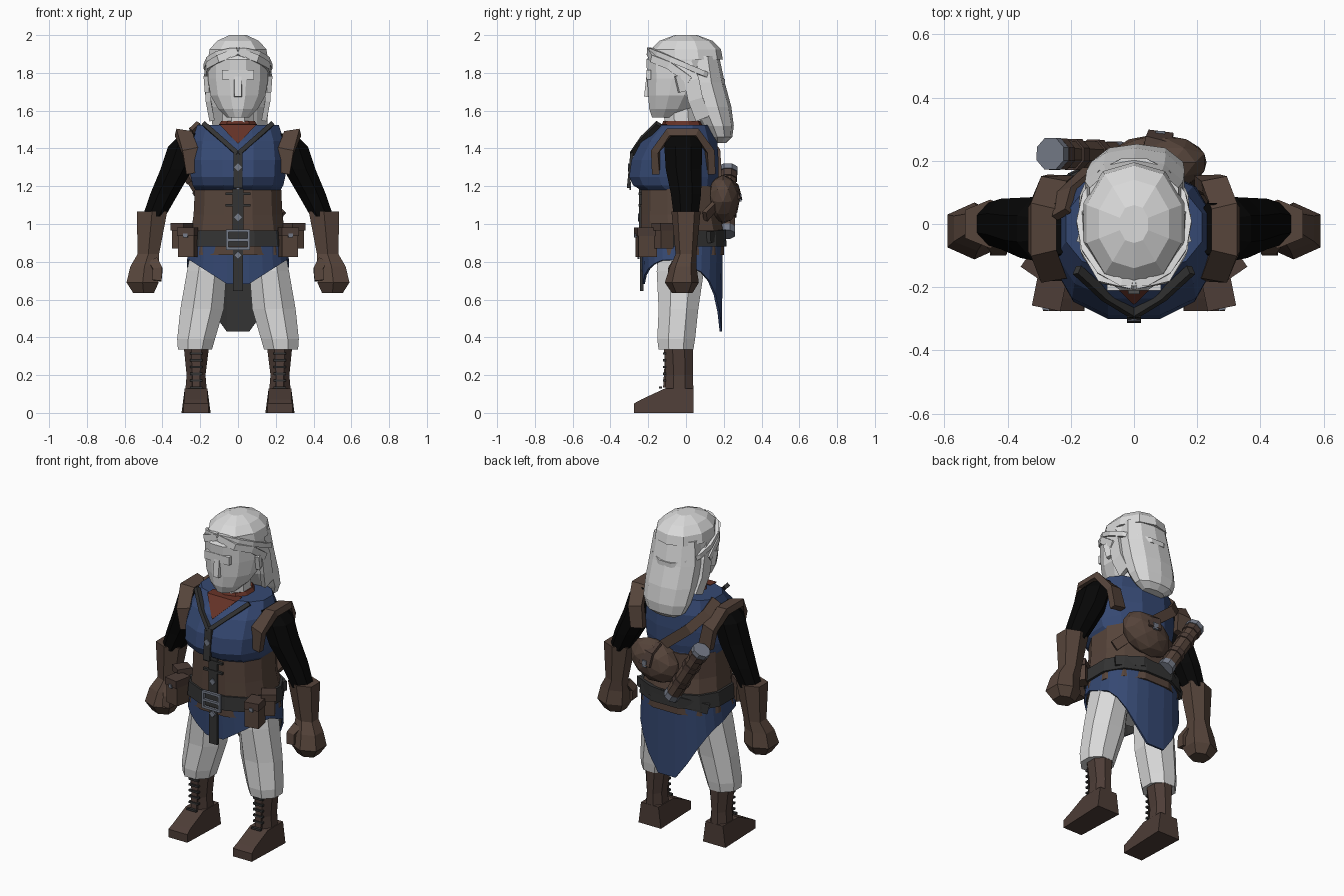
import bpy, bmesh, math
from mathutils import Vector, Matrix

def mat(name, r, g, b):
    m = bpy.data.materials.new(name)
    m.diffuse_color = (r, g, b, 1)
    return m

PALE = mat("pale_grey", .7, .7, .7)
BLUE = mat("navy_cloth", .036, .066, .17)
BROWN = mat("brown_leather", .093, .058, .043)
DARKBROWN = mat("dark_leather", .075, .047, .038)
BLACK = mat("black_sleeve", .002, .002, .002)
DARK = mat("charcoal_trim", .033, .033, .033)
STEEL = mat("steel", .18, .2, .25)
RED = mat("rust_scarf", .13, .032, .02)

def make(name, verts, faces, m):
    me = bpy.data.meshes.new(name)
    me.from_pydata([tuple(v) for v in verts], [], faces)
    bm = bmesh.new()
    bm.from_mesh(me)
    bmesh.ops.recalc_face_normals(bm, faces=bm.faces)
    bm.to_mesh(me)
    bm.free()
    me.materials.append(m)
    ob = bpy.data.objects.new(name, me)
    bpy.context.collection.objects.link(ob)
    return ob

def bridge(name, rings, m, caps=True, closed=False):
    n, k = len(rings[0]), len(rings)
    verts = [v for r in rings for v in r]
    faces = [(i * n + j, i * n + (j + 1) % n, (i + 1) % k * n + (j + 1) % n, (i + 1) % k * n + j)
             for i in range(k if closed else k - 1) for j in range(n)]
    if caps and not closed:
        faces += [tuple(range(n)), tuple(range((k - 1) * n, k * n))]
    return make(name, verts, faces, m)

def outline(n, p=1):
    """Unit polygon with flat sides on the axes; p < 1 makes it boxier."""
    f = 1 / math.cos(math.pi / n)
    out = []
    for j in range(n):
        a = 2 * math.pi * (j + .5) / n
        out.append([math.copysign(min(1, abs(v) * f) ** p, v) for v in (math.cos(a), math.sin(a))])
    return out

def loft(name, rings, n, m, p=1, s=1):
    """Horizontal rings given as (x, y, z, radius x, radius y)."""
    return bridge(name, [[(s * (x + c * rx), y + d * ry, z) for c, d in outline(n, p)]
                         for x, y, z, rx, ry in rings], m)

def sweep(name, pts, ra, rb, m, side=(0, 0, 1), n=4, s=1, closed=False):
    """Strip or tube along a path; ra is the half width towards side, rb the half thickness."""
    P = [Vector((s * x, y, z)) for x, y, z in pts]
    rings = []
    for i, c in enumerate(P):
        a = P[i - 1] if i or closed else c
        b = P[(i + 1) % len(P)] if closed or i < len(P) - 1 else c
        t = (b - a).normalized()
        u = Vector(side)
        u = (u - t * u.dot(t)).normalized()
        w = t.cross(u)
        rings.append([c + u * (ra * q) + w * (rb * r) for q, r in outline(n)])
    return bridge(name, rings, m, closed=closed)

def box(name, loc, size, m, rot=(0, 0, 0)):
    pts = [Vector((x * size[0], y * size[1], z * size[2])) / 2
           for z in (-1, 1) for x, y in ((-1, -1), (1, -1), (1, 1), (-1, 1))]
    ob = bridge(name, [pts[:4], pts[4:]], m)
    ob.location, ob.rotation_euler = loc, rot
    return ob

# Head and face
loft("neck", [(0, -.02, 1.48, .085, .09), (0, -.03, 1.63, .08, .09)], 8, PALE)
loft("head", [(0, -.1, 1.565, .06, .08), (0, -.075, 1.61, .105, .12), (0, -.05, 1.68, .145, .15),
              (0, -.025, 1.77, .16, .18), (0, -.02, 1.87, .16, .19), (0, 0, 1.95, .12, .15)], 12, PALE)
box("brow", (0, -.198, 1.79), (.17, .024, .05), PALE)
make("nose", [(-.025, -.18, 1.67), (.025, -.18, 1.67), (.025, -.19, 1.78), (-.025, -.19, 1.78),
              (-.018, -.222, 1.675), (.018, -.222, 1.675), (.018, -.21, 1.78), (-.018, -.21, 1.78)],
     [(0, 1, 2, 3), (4, 5, 6, 7), (0, 1, 5, 4), (1, 2, 6, 5), (2, 3, 7, 6), (3, 0, 4, 7)], PALE)

# Hair: crown, long back, braid band and locks
loft("hair_crown", [(0, .005, 1.87, .16, .19), (0, 0, 1.925, .15, .185),
                    (0, 0, 1.97, .11, .14), (0, 0, 2.0, .045, .06)], 10, PALE)
loft("hair_back", [(0, .085, 1.89, .14, .09), (0, .1, 1.75, .155, .105), (.005, .135, 1.62, .155, .105),
                   (.01, .17, 1.52, .145, .083), (.01, .185, 1.46, .12, .06), (.01, .18, 1.43, .07, .035)], 10, PALE)
band = []
for k in range(14):
    a = 2 * math.pi * k / 14
    band.append((.17 * math.cos(a), .005 + .195 * math.sin(a), 1.835 - .085 * math.sin(a)))
sweep("hair_band", band, .014, .012, PALE, closed=True)
for s in (-1, 1):
    sweep("front_lock", [(0, -.195, 1.915), (.1, -.175, 1.875), (.155, -.09, 1.84), (.168, .02, 1.76)],
          .02, .012, PALE, s=s)
    sweep("side_lock", [(.145, -.02, 1.87), (.16, .03, 1.76), (.158, .05, 1.66), (.14, .09, 1.56)],
          .04, .014, PALE, (0, 1, 0), s=s)
    box("ear", (s * .16, -.025, 1.745), (.025, .05, .09), PALE, (.25, 0, s * .3))

# Vest, scarf and corset
loft("vest", [(0, -.01, 1.525, .215, .14), (0, -.035, 1.44, .245, .2), (0, -.058, 1.34, .255, .23),
              (0, -.065, 1.25, .25, .236), (0, -.058, 1.205, .24, .222), (0, -.035, 1.18, .225, .205)], 12, BLUE, .85)
loft("scarf_ring", [(0, -.02, 1.5, .12, .12), (0, -.02, 1.545, .088, .1)], 10, RED)
make("scarf_point", [(-.1, -.16, 1.527), (.1, -.16, 1.527), (0, -.256, 1.425),
                     (-.1, -.1, 1.53), (.1, -.1, 1.53), (0, -.15, 1.425)],
     [(0, 1, 2), (3, 4, 5), (0, 1, 4, 3), (1, 2, 5, 4), (2, 0, 3, 5)], RED)
loft("corset", [(0, -.03, 1.2, .228, .205), (0, -.03, 1.05, .235, .208),
                (0, -.02, .95, .25, .22), (0, -.02, .835, .262, .222)], 12, BROWN, .85)
loft("belt", [(0, -.02, .965, .262, .23), (0, -.02, .88, .272, .235)], 12, DARK, .85)
box("chest_strip", (0, -.296, 1.285), (.045, .016, .19), DARK, (-.1, 0, 0))
box("corset_strip", (0, -.238, 1.05), (.06, .02, .34), DARK)
for z, y in ((1.3, -.302), (1.2, -.295), (1.035, -.25), (.835, -.252)):
    box("stud", (0, y, z), (.03, .01, .03), STEEL, (0, math.pi / 4, 0))
for z in (1.16, 1.1):
    box("corset_clasp", (0, -.243, z), (.13, .018, .014), DARK)

# Belt buckle
for z in (.87, .915, .965):
    box("buckle_bar", (0, -.26, z), (.125, .016, .014), STEEL)
for x in (-.056, .056):
    box("buckle_side", (x, -.26, .917), (.014, .016, .1), STEEL)

# Skirt with pointed front flap and long coat tail, dark lining
top, low = [], []
for c, d in outline(24, .75):
    x = .27 * c
    z = min(.81, .645 + .64 * abs(x)) if d < 0 else .43 + max(0, abs(x) - .075) * 1.75
    top.append((x * .95, -.02 + .215 * d, .89))
    low.append((x, -.025 + (.215 if d > 0 else .205) * d, z))
skirt = bridge("skirt", [top, low], BLUE, caps=False)
skirt.data.materials.append(DARK)
sol = skirt.modifiers.new("lining", 'SOLIDIFY')
sol.thickness, sol.material_offset = .012, 1
box("front_flap_strip", (0, -.235, .755), (.055, .018, .22), DARK)

# Trousers
loft("hips", [(0, -.02, .89, .2, .16), (0, -.025, .79, .19, .13), (0, -.02, .71, .1, .09)], 10, PALE)

for s in (-1, 1):
    loft("trouser_leg", [(.15, -.02, .86, .1, .125), (.165, -.03, .75, .105, .125), (.19, -.04, .55, .115, .105),
                         (.222, -.052, .39, .1, .1), (.228, -.053, .335, .09, .092)], 8, PALE, s=s)

    # Boots with laces
    loft("boot_shaft", [(.22, -.04, .36, .068, .078), (.222, -.035, .2, .05, .072),
                        (.222, -.035, .08, .06, .075)], 8, DARKBROWN, s=s)
    side = [(.04, 0), (-.275, 0), (-.275, .05), (-.235, .072), (-.11, .13), (.04, .13)]
    bridge("boot_foot", [[(s * (.222 + e * (.077 if z < .06 else .06) * (.85 if y < -.25 else 1)), y, z)
                          for y, z in side] for e in (-1, 1)], DARKBROWN)
    box("boot_tongue", (s * .221, -.108, .235), (.04, .014, .2), DARKBROWN, (-.06, 0, 0))
    for k in range(6):
        box("boot_lace", (s * .221, -.115 - (.02 if k == 0 else 0), .135 + .036 * k), (.065, .016, .012), DARK)

    # Sleeves, shoulder caps and gloves
    loft("sleeve", [(.25, -.015, 1.48, .05, .08), (.285, -.015, 1.41, .085, .1), (.325, -.012, 1.29, .085, .095),
                    (.39, 0, 1.16, .074, .08), (.445, 0, 1.04, .06, .065)], 8, BLACK, s=s)
    sweep("shoulder_cap", [(.232, -.16, 1.27), (.255, -.16, 1.39), (.29, -.085, 1.48),
                           (.29, .05, 1.48), (.255, .125, 1.39), (.232, .135, 1.27)],
          .042, .02, BROWN, (1, 0, .25 * s), s=s)
    loft("glove", [(.455, 0, 1.065, .08, .077), (.475, 0, .84, .057, .055), (.495, -.015, .775, .075, .07),
                   (.505, -.022, .69, .085, .09), (.5, -.02, .635, .055, .055)], 6, BROWN, s=s)
    sweep("thumb", [(.445, -.04, .8), (.425, -.07, .76), (.43, -.075, .7)], .025, .025, BROWN, (0, 1, 0), s=s)

    # Collar trim, belt pouches and side pouch
    sweep("collar_trim", [(.18, -.145, 1.53), (.09, -.228, 1.45), (0, -.283, 1.37)], .015, .012, DARK, (1, 0, s), s=s)
    turn = s * .2
    box("pouch", (s * .265, -.21, .895), (.085, .1, .14), BROWN, (0, 0, turn))
    box("pouch_flap", (s * .267, -.212, .96), (.092, .112, .045), DARKBROWN, (0, 0, turn))
    box("pouch_button", (s * .278, -.267, .94), (.022, .012, .022), STEEL, (0, 0, turn))
    box("side_pouch", (s * .295, -.12, .935), (.075, .08, .13), BROWN, (0, 0, s * .6))
    box("side_pouch_flap", (s * .298, -.122, .985), (.085, .09, .04), DARKBROWN, (0, 0, s * .6))

# Satchel with strap and buckle
bm = bmesh.new()
bmesh.ops.create_icosphere(bm, subdivisions=2, radius=1,
                           matrix=Matrix.Translation((.075, .195, 1.13)) @ Matrix.Rotation(-.35, 4, 'Y')
                           @ Matrix.Diagonal((.165, .09, .125, 1)))
me = bpy.data.meshes.new("satchel")
bm.to_mesh(me)
bm.free()
me.materials.append(BROWN)
bpy.context.collection.objects.link(bpy.data.objects.new("satchel", me))
sweep("satchel_flap", [(.06, .2, 1.245), (.075, .262, 1.205), (.085, .286, 1.13)], .04, .008, DARKBROWN, (1, 0, -.3))
box("satchel_buckle", (.083, .288, 1.14), (.03, .012, .04), STEEL)
sweep("back_strap", [(.23, .1, 1.04), (.17, .155, 1.1), (.02, .178, 1.24), (-.14, .168, 1.37),
                     (-.215, .1, 1.46), (-.23, .03, 1.52)], .03, .012, BROWN, (.5, 0, .8))
sweep("lower_strap", [(.24, .12, .93), (.1, .2, .94), (-.1, .2, .92), (-.24, .12, .88)], .03, .012, DARK)

# Scroll case carried at an angle
a, b = Vector((-.265, .222, 1.295)), Vector((-.05, .215, .945))
def case(name, t0, t1, r, m):
    sweep(name, [a.lerp(b, t0), a.lerp(b, t1)], r, r, m, (0, 1, 0), 8)
case("case_body", .05, .95, .043, BROWN)
case("case_lid", 0, .07, .05, STEEL)
case("case_foot", .9, 1, .045, STEEL)
for t in (.08, .3, .62):
    case("case_strap", t, t + .09, .049, DARKBROWN)
